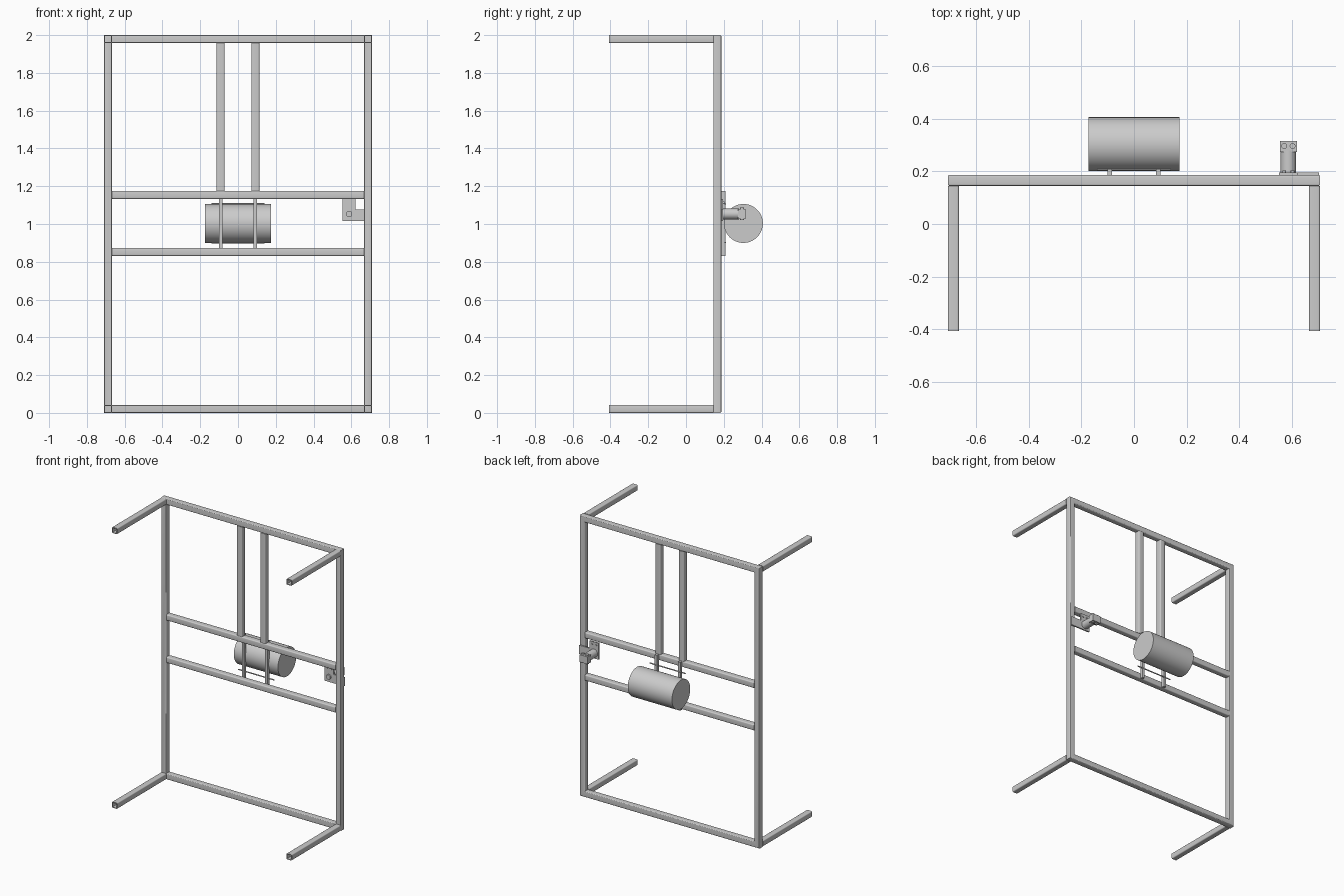
import bpy, bmesh, math
from mathutils import Vector, Matrix

if "Cube" in bpy.data.objects:
    bpy.data.objects.remove(bpy.data.objects["Cube"])

S = 0.042          # square tube size
YF = 0.166         # frame plane centre
YP = YF + S / 2    # rear face of the frame


def finish(name, bm, smooth=True):
    bmesh.ops.recalc_face_normals(bm, faces=bm.faces)
    me = bpy.data.meshes.new(name)
    bm.to_mesh(me)
    bm.free()
    ob = bpy.data.objects.new(name, me)
    bpy.context.collection.objects.link(ob)
    if smooth:
        bpy.ops.object.select_all(action='DESELECT')
        ob.select_set(True)
        bpy.context.view_layer.objects.active = ob
        bpy.ops.object.shade_smooth_by_angle(angle=math.radians(32))
    return ob


def rounded(size, r, n=4):
    """Rounded square outline as (u, v) points."""
    pts, h = [], size / 2 - r
    for k, (sx, sy) in enumerate(((1, 1), (-1, 1), (-1, -1), (1, -1))):
        for i in range(n + 1):
            a = math.pi / 2 * (k + i / n)
            pts.append((sx * h + r * math.cos(a), sy * h + r * math.sin(a)))
    return pts


def bridge(bm, a, b):
    n = len(a)
    for i in range(n):
        bm.faces.new((a[i], a[(i + 1) % n], b[(i + 1) % n], b[i]))


OUTER, INNER = rounded(S, 0.007), rounded(S - 0.01, 0.003)


def tube(name, p, q):
    """Hollow square tube with rounded edges from p to q."""
    p, q = Vector(p), Vector(q)
    d = (q - p).normalized()
    u = Vector((0, 0, 1)) if abs(d.z) < 0.5 else Vector((1, 0, 0))
    w = d.cross(u)
    bm = bmesh.new()
    rings = [[bm.verts.new(c + u * a + w * b) for a, b in prof]
             for prof in (OUTER, INNER) for c in (p, q)]
    for a, b in ((0, 1), (2, 3), (0, 2), (1, 3)):
        bridge(bm, rings[a], rings[b])
    return finish(name, bm)


def box(name, x0, x1, y0, y1, z0, z1):
    bm = bmesh.new()
    m = Matrix.Translation(((x0 + x1) / 2, (y0 + y1) / 2, (z0 + z1) / 2))
    bmesh.ops.create_cube(bm, size=1, matrix=m @ Matrix.Diagonal((x1 - x0, y1 - y0, z1 - z0, 1)))
    return finish(name, bm, False)


def rod(name, p, q, r, seg=24):
    p, q = Vector(p), Vector(q)
    rot = (q - p).to_track_quat('Z', 'Y').to_matrix().to_4x4()
    bm = bmesh.new()
    bmesh.ops.create_cone(bm, cap_ends=True, segments=seg, radius1=r, radius2=r,
                          depth=(q - p).length, matrix=Matrix.Translation((p + q) / 2) @ rot)
    return finish(name, bm)


# main rectangle, mitred at the corners
bm = bmesh.new()
HX, HZ = 0.709 - S / 2, 1 - S / 2
for prof in (OUTER, INNER):
    rings = [[bm.verts.new((sx * (HX + u), YF + v, 1 + sz * (HZ + u))) for u, v in prof]
             for sx, sz in ((1, 1), (-1, 1), (-1, -1), (1, -1))]
    for i in range(4):
        bridge(bm, rings[i], rings[(i + 1) % 4])
finish("main_frame", bm)

# forward arms at the four corners
for side, sx in (("left", -1), ("right", 1)):
    for lvl, z in (("lower", S / 2), ("upper", 2 - S / 2)):
        tube(f"{lvl}_arm_{side}", (sx * HX, -0.407, z), (sx * HX, YF - S / 2, z))

# cross rails and upper struts
XR = 0.709 - S
for name, z in (("lower_rail", 0.852), ("middle_rail", 1.154)):
    tube(name, (-XR, YF, z), (XR, YF, z))
for side, sx in (("left", -1), ("right", 1)):
    x = sx * 0.092
    tube(f"upper_strut_{side}", (x, YF, 1.175), (x, YF, 2 - S))
    # narrow bars carrying the drum
    box(f"drum_bar_{side}", x - 0.009, x + 0.009, YP, YP + 0.022, 0.831, 1.175)

# thin rods above and below the drum
for lvl, z in (("lower", 0.902), ("upper", 1.106)):
    rod(f"{lvl}_clamp_rod", (-0.141, YP + 0.02, z), (0.141, YP + 0.02, z), 0.004, 10)

# drum
rod("drum", (-0.174, 0.304, 1.003), (0.174, 0.304, 1.003), 0.103, 64)

# latch plate: stepped outline
bm = bmesh.new()
outline = [(0.552, 1.015), (0.705, 1.015), (0.705, 1.078), (0.622, 1.078), (0.622, 1.132), (0.552, 1.132)]
f = bm.faces.new([bm.verts.new((x, YP, z)) for x, z in outline])
ext = bmesh.ops.extrude_face_region(bm, geom=[f])
bmesh.ops.translate(bm, vec=(0, 0.01, 0), verts=[v for v in ext["geom"] if isinstance(v, bmesh.types.BMVert)])
finish("latch_plate", bm, False)

# latch body, collar and head bolts
rod("latch_body", (0.588, YP + 0.005, 1.053), (0.588, 0.28, 1.053), 0.029, 32)
box("latch_head", 0.556, 0.62, 0.275, 0.316, 1.027, 1.079)
for sx in (-1, 1):
    x = 0.588 + sx * 0.016
    rod("latch_bolt", (x, 0.297, 1.02), (x, 0.297, 1.088), 0.011, 16)
    rod("plate_bolt", (x, YP - 0.006, 1.112), (x, YP + 0.016, 1.112), 0.007, 12)
rod("latch_pin", (0.588, YP - 0.012, 1.053), (0.588, YP + 0.01, 1.053), 0.017, 20)
